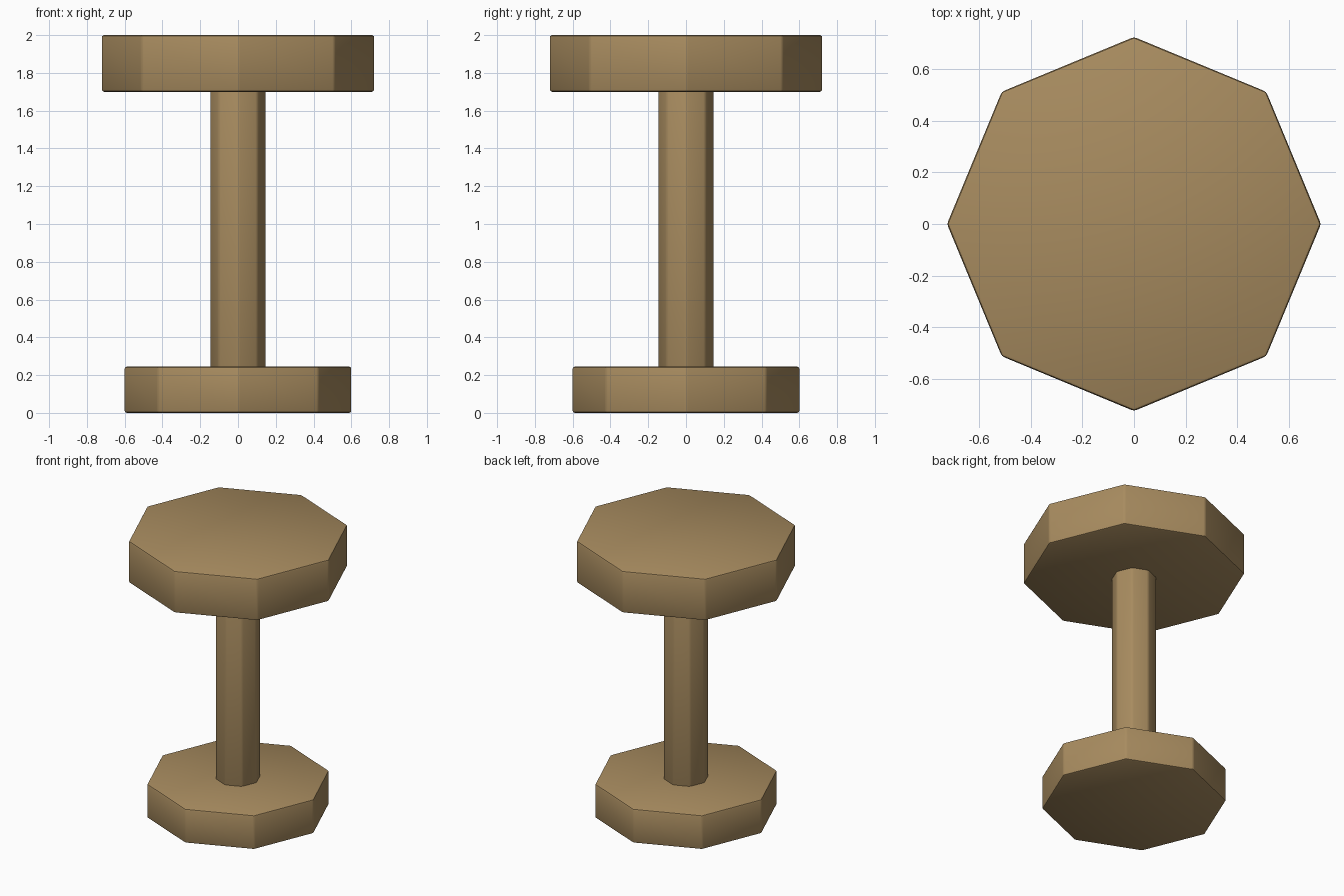
import bpy
import math

if "Cube" in bpy.data.objects:
    bpy.data.objects.remove(bpy.data.objects["Cube"], do_unlink=True)

# Single wood colour
COLOUR = (0.39, 0.26, 0.115, 1.0)
wood = bpy.data.materials.new("light_brown_wood")
wood.use_nodes = True
wood.diffuse_color = COLOUR
wood.node_tree.nodes["Principled BSDF"].inputs["Base Color"].default_value = COLOUR


def octagon(name, radius, bottom, top, bevel):
    """Eight-sided prism with corners on the axes and softened edges."""
    bpy.ops.mesh.primitive_cylinder_add(
        vertices=8, radius=radius, depth=top - bottom,
        location=(0, 0, (bottom + top) / 2))
    part = bpy.context.object
    part.name = name
    part.data.materials.append(wood)
    mod = part.modifiers.new("soft_edges", 'BEVEL')
    mod.width = bevel
    mod.segments = 2
    mod.limit_method = 'ANGLE'
    mod.angle_limit = math.radians(30)
    bpy.ops.object.modifier_apply(modifier=mod.name)
    bpy.ops.object.shade_smooth_by_angle(angle=math.radians(30))
    return part


# Base, column and table top
octagon("base", 0.602, 0.0, 0.245, 0.012)
octagon("column", 0.147, 0.23, 1.715, 0.012)
octagon("table_top", 0.723, 1.70, 2.0, 0.012)
